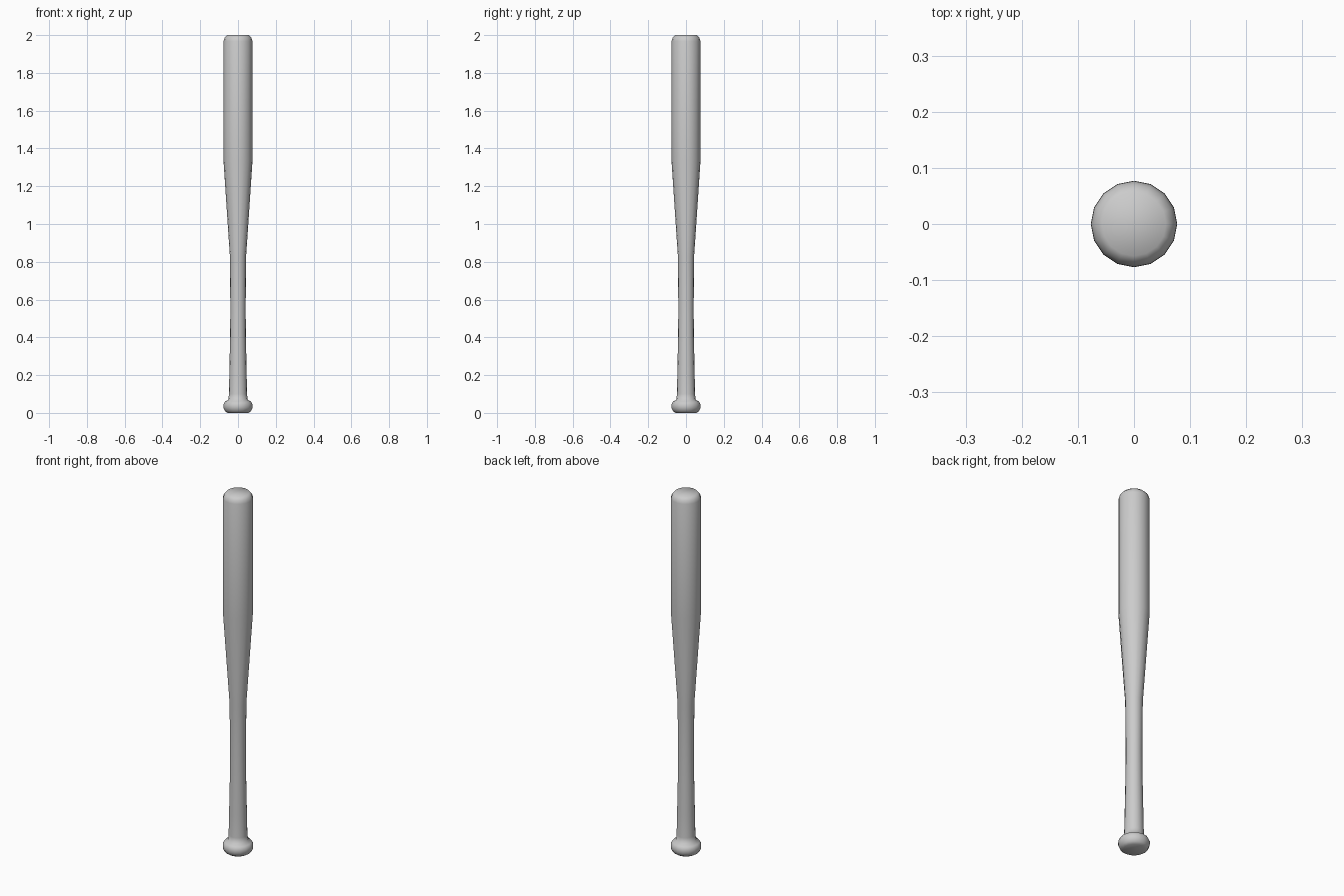
import bpy, bmesh, math

if "Cube" in bpy.data.objects:
    bpy.data.objects.remove(bpy.data.objects["Cube"])

SIDES = 16

# Bat outline as (radius, height): knob, handle, taper, barrel, rounded tip
profile = [
    (0.055, 0.0), (0.069, 0.009), (0.077, 0.027), (0.077, 0.045), (0.069, 0.06),
    (0.051, 0.07), (0.048, 0.10), (0.0455, 0.22), (0.042, 0.40), (0.0405, 0.55),
    (0.043, 0.83), (0.0765, 1.33), (0.0765, 1.968), (0.071, 1.986), (0.057, 2.0),
]


def lathe(name, points, sides):
    bm = bmesh.new()
    rings = []
    for r, z in points:
        rings.append([bm.verts.new((r * math.cos(2 * math.pi * i / sides),
                                    r * math.sin(2 * math.pi * i / sides), z))
                      for i in range(sides)])
    for low, high in zip(rings, rings[1:]):
        for i in range(sides):
            j = (i + 1) % sides
            bm.faces.new((low[i], low[j], high[j], high[i]))
    bm.faces.new(rings[0][::-1])
    bm.faces.new(rings[-1])
    for f in bm.faces:
        f.smooth = True
    mesh = bpy.data.meshes.new(name)
    bm.to_mesh(mesh)
    bm.free()
    obj = bpy.data.objects.new(name, mesh)
    bpy.context.collection.objects.link(obj)
    return obj


# Whole bat, turned in one piece
lathe("bat", profile, SIDES)
